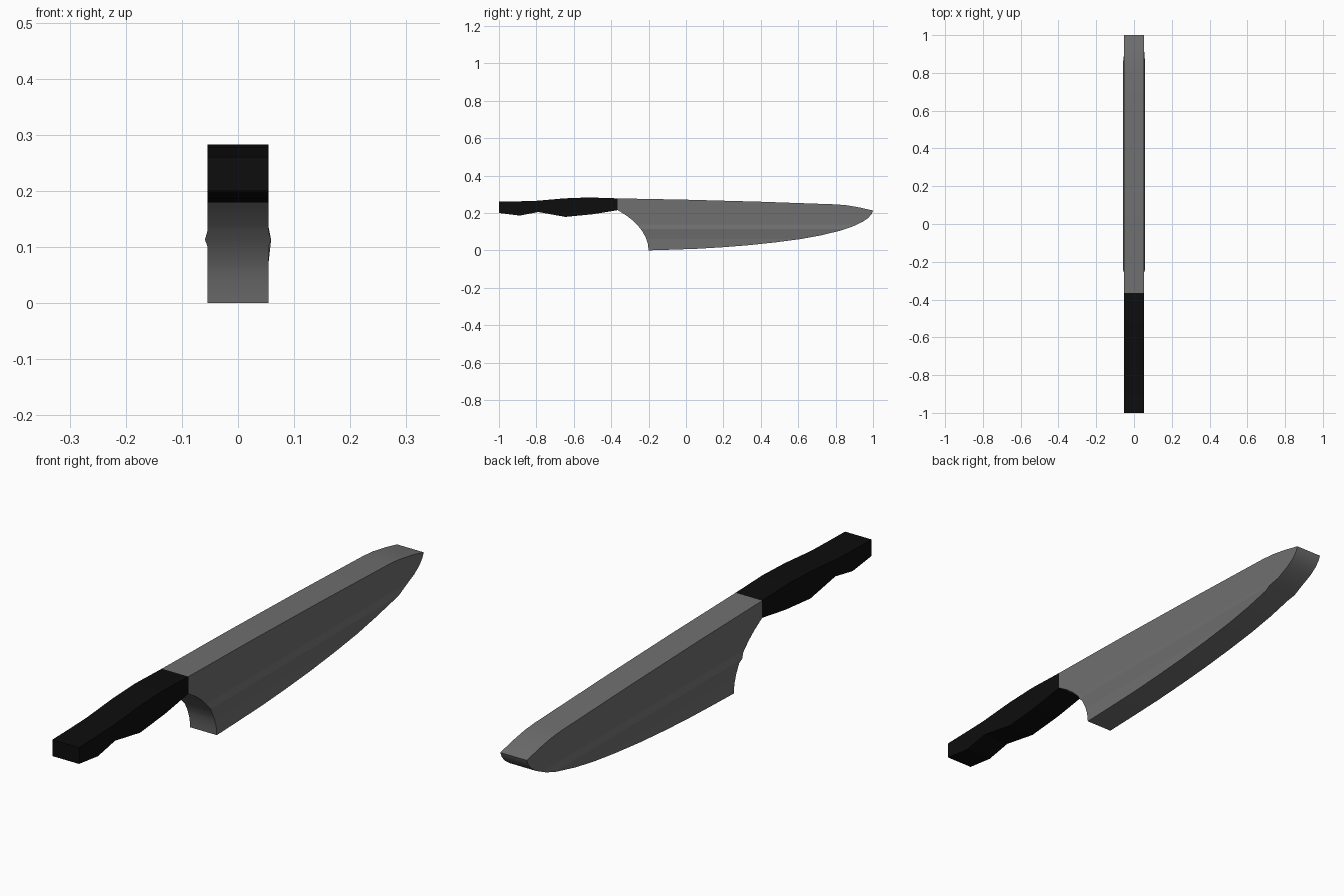
import bpy, bmesh, math

if "Cube" in bpy.data.objects:
    bpy.data.objects.remove(bpy.data.objects["Cube"])

HALF = 0.054  # half thickness of the knife


def material(name, rgb):
    m = bpy.data.materials.new(name)
    m.diffuse_color = (*rgb, 1)
    m.use_nodes = True
    m.node_tree.nodes["Principled BSDF"].inputs["Base Color"].default_value = m.diffuse_color
    return m


def extrude_profile(name, pts, mat, ridge=None):
    """Side outline in (y, z), extruded across x, with an optional raised ridge."""
    bm = bmesh.new()
    face = bm.faces.new([bm.verts.new((-HALF, y, z)) for y, z in pts])
    new = bmesh.ops.extrude_face_region(bm, geom=[face])["geom"]
    verts = [g for g in new if isinstance(g, bmesh.types.BMVert)]
    bmesh.ops.translate(bm, verts=verts, vec=(2 * HALF, 0, 0))
    if ridge:
        low, mid, high, out = ridge
        for z in (low, mid, high):
            bmesh.ops.bisect_plane(bm, geom=bm.verts[:] + bm.edges[:] + bm.faces[:],
                                   dist=1e-5, plane_co=(0, 0, z), plane_no=(0, 0, 1))
        for v in bm.verts:
            if abs(v.co.z - mid) < 1e-4:
                v.co.x = math.copysign(out, v.co.x)
    bmesh.ops.recalc_face_normals(bm, faces=bm.faces[:])
    # smooth rim, flat sides, sharp corners
    for f in bm.faces:
        f.smooth = abs(f.normal.x) < 0.5
    for e in bm.edges:
        e.smooth = e.calc_face_angle(0) < math.radians(30)
    me = bpy.data.meshes.new(name)
    bm.to_mesh(me)
    bm.free()
    me.materials.append(mat)
    ob = bpy.data.objects.new(name, me)
    bpy.context.collection.objects.link(ob)
    return ob


steel = material("steel grey", (0.16, 0.16, 0.16))
black = material("handle black", (0.004, 0.004, 0.004))

# blade: spine, rounded tip, cutting edge, concave heel
spine = [(-0.365, 0.278), (0, 0.271), (0.4, 0.26), (0.8, 0.246), (0.86, 0.241),
         (0.93, 0.229), (1.0, 0.213)]
edge = [(0.993, 0.195), (0.975, 0.174), (0.945, 0.153), (0.89, 0.127), (0.82, 0.104),
        (0.72, 0.08), (0.61, 0.06), (0.48, 0.043), (0.34, 0.028), (0.2, 0.017),
        (0.07, 0.009), (-0.07, 0.004), (-0.2, 0.0)]
heel = [(-0.204, 0.035), (-0.215, 0.068), (-0.232, 0.1), (-0.255, 0.13),
        (-0.285, 0.16), (-0.32, 0.187), (-0.365, 0.215)]
extrude_profile("blade", spine + edge + heel, steel, ridge=(0.06, 0.113, 0.138, 0.059))

# handle: wavy grip with finger swells
top = [(-1, 0.26), (-0.9, 0.262), (-0.8, 0.265), (-0.65, 0.278), (-0.52, 0.283), (-0.365, 0.278)]
under = [(-0.365, 0.215), (-0.5, 0.193), (-0.645, 0.179), (-0.79, 0.205), (-0.89, 0.186), (-1, 0.2)]
handle = extrude_profile("handle", top + under, black)
for p in handle.data.polygons:
    p.use_smooth = False
